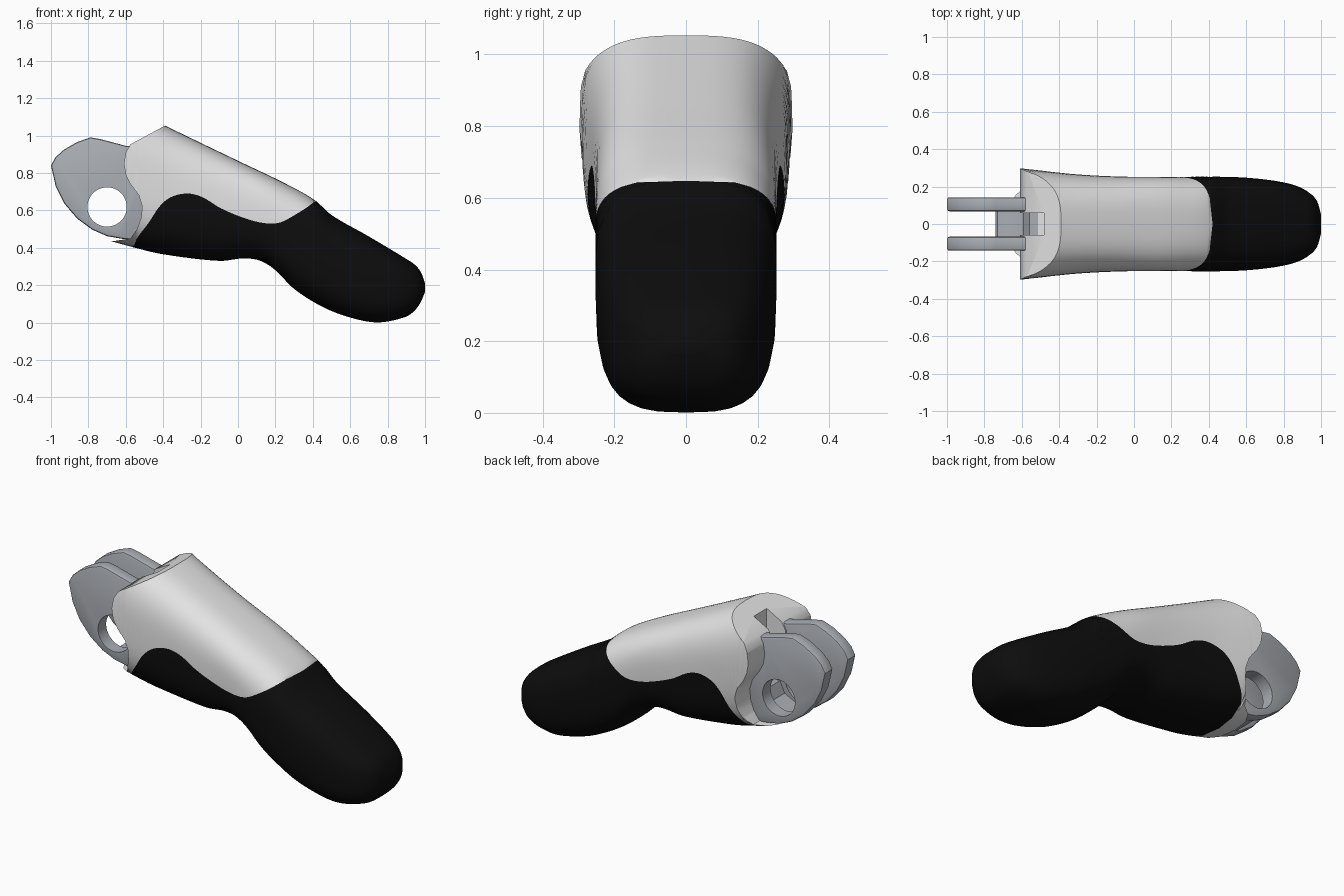
import bpy, bmesh
from math import sin, cos, asin, pi, copysign

cube = bpy.data.objects.get("Cube")
if cube:
    bpy.data.objects.remove(cube)


def material(name, colour):
    m = bpy.data.materials.new(name)
    m.use_nodes = True
    m.diffuse_color = (*colour, 1)
    m.node_tree.nodes["Principled BSDF"].inputs["Base Color"].default_value = (*colour, 1)
    return m


WHITE = material("shell white", (0.78, 0.78, 0.78))
BLACK = material("grip black", (0.004, 0.004, 0.004))
GREY = material("hinge grey", (0.40, 0.42, 0.45))


def curve(points):
    """Smooth function through (x, value) points."""
    n = len(points)

    def slope(i):
        a, b = points[max(i - 1, 0)], points[min(i + 1, n - 1)]
        return (b[1] - a[1]) / (b[0] - a[0])

    def value(x):
        x = min(max(x, points[0][0]), points[-1][0])
        i = next(k for k in range(n - 1) if x <= points[k + 1][0])
        (x0, v0), (x1, v1) = points[i], points[i + 1]
        d = x1 - x0
        t = (x - x0) / d
        return ((2*t**3 - 3*t*t + 1) * v0 + (t**3 - 2*t*t + t) * d * slope(i)
                + (3*t*t - 2*t**3) * v1 + (t**3 - t*t) * d * slope(i + 1))
    return value


def finish(name, bm, mats):
    bmesh.ops.recalc_face_normals(bm, faces=bm.faces[:])
    mesh = bpy.data.meshes.new(name)
    bm.to_mesh(mesh)
    bm.free()
    for m in mats:
        mesh.materials.append(m)
    ob = bpy.data.objects.new(name, mesh)
    bpy.context.collection.objects.link(ob)
    return ob


def activate(ob):
    bpy.ops.object.select_all(action='DESELECT')
    ob.select_set(True)
    bpy.context.view_layer.objects.active = ob


def prism(name, outline, y0, y1, mat):
    """Outline in x and z, extruded along y."""
    bm = bmesh.new()
    face = bm.faces.new([bm.verts.new((x, y0, z)) for x, z in outline])
    new = bmesh.ops.extrude_face_region(bm, geom=[face])["geom"]
    for v in new:
        if isinstance(v, bmesh.types.BMVert):
            v.co.y = y1
    return finish(name, bm, [mat])


def cut(ob, cutter):
    activate(ob)
    mod = ob.modifiers.new("cut", 'BOOLEAN')
    mod.operation = 'DIFFERENCE'
    mod.solver = 'EXACT'
    mod.object = cutter
    bpy.ops.object.modifier_apply(modifier=mod.name)
    bpy.data.objects.remove(cutter)


def smooth(ob, angle=0.6):
    activate(ob)
    bpy.ops.object.shade_smooth_by_angle(angle=angle)


# Finger body: rounded sections along x, split where shell meets grip
top = curve([(-0.75, 1.23), (-0.39, 1.053), (0, 0.865), (0.25, 0.745), (0.41, 0.655),
             (0.5, 0.575), (0.7, 0.46), (0.9, 0.34), (0.95, 0.305), (0.98, 0.265), (1, 0.21)])
bottom = curve([(-0.75, 0.455), (-0.55, 0.40), (-0.4, 0.365), (-0.1, 0.33), (0.03, 0.343),
                (0.12, 0.33), (0.2, 0.28), (0.3, 0.18), (0.45, 0.085), (0.6, 0.027),
                (0.75, 0.001), (0.9, 0.032), (0.95, 0.07), (0.98, 0.115), (1, 0.165)])
width = curve([(-0.75, 0.31), (-0.6, 0.297), (-0.3, 0.265), (0, 0.252), (0.5, 0.252),
               (0.7, 0.238), (0.85, 0.21), (0.93, 0.172), (0.98, 0.12), (1, 0.05)])
seam = curve([(-0.75, 0.2), (-0.56, 0.40), (-0.54, 0.45), (-0.48, 0.53), (-0.42, 0.62),
              (-0.36, 0.67), (-0.27, 0.69), (-0.19, 0.67), (-0.09, 0.61), (0.03, 0.56),
              (0.12, 0.535), (0.2, 0.53), (0.26, 0.55), (0.42, 0.655), (0.5, 0.75), (1, 0.9)])
ARC = 32
POWER = 3.0


def signed_pow(v, p):
    return copysign(abs(v) ** p, v)


def section(x):
    mid, half = (top(x) + bottom(x)) / 2, (top(x) - bottom(x)) / 2
    level = min(max((seam(x) - mid) / half, -1), 1)
    start = asin(signed_pow(level, POWER / 2))
    angles = [start + (pi - 2 * start) * k / ARC for k in range(ARC)]
    angles += [pi - start + (pi + 2 * start) * k / ARC for k in range(ARC)]
    return [(x, width(x) * signed_pow(cos(a), 2 / POWER),
             mid + half * signed_pow(sin(a), 2 / POWER)) for a in angles]


stations = [-0.75 + 0.015 * i for i in range(110)]
stations += [0.9 + 0.1 * sin(i / 14 * pi / 2) for i in range(15)]
bm = bmesh.new()
rings = [[bm.verts.new(p) for p in section(x)] for x in stations]
for a, b in zip(rings, rings[1:]):
    for k in range(2 * ARC):
        j = (k + 1) % (2 * ARC)
        bm.faces.new((a[k], a[j], b[j], b[k])).material_index = int(k >= ARC)
bm.faces.new(rings[0])
bm.faces.new(rings[-1]).material_index = 1
bmesh.ops.remove_doubles(bm, verts=bm.verts[:], dist=0.0002)
body = finish("finger_body", bm, [WHITE, BLACK])

# Scooped hinge end and the slot between the prongs
scoop = [(-0.1, 1.2), (-0.39, 1.053), (-0.575, 0.953), (-0.6, 0.91), (-0.61, 0.85),
         (-0.6, 0.79), (-0.575, 0.74), (-0.53, 0.68), (-0.512, 0.62), (-0.518, 0.56),
         (-0.54, 0.5), (-0.575, 0.45), (-0.66, 0.436), (-1.2, 0.4), (-1.2, 1.6), (-0.1, 1.6)]
cut(body, prism("scoop_cutter", scoop, -0.6, 0.6, WHITE))
slot = [(-1, 0.6), (-0.48, 0.6), (-0.48, 1.3), (-1, 1.3)]
cut(body, prism("slot_cutter", slot, -0.06, 0.06, WHITE))
smooth(body)

# Hinge prongs with pin holes
prong = [(-1, 0.84), (-0.975, 0.885), (-0.93, 0.925), (-0.86, 0.965), (-0.79, 0.99),
         (-0.74, 0.982), (-0.6, 0.945), (-0.45, 0.945), (-0.45, 0.43), (-0.62, 0.448),
         (-0.7, 0.462), (-0.78, 0.497), (-0.86, 0.556), (-0.93, 0.638), (-0.975, 0.73)]
hole = [(-0.7 + 0.105 * cos(i * pi / 24), 0.618 + 0.105 * sin(i * pi / 24)) for i in range(48)]
for side, name in ((1, "left_prong"), (-1, "right_prong")):
    ob = prism(name, prong, side * 0.068, side * 0.143, GREY)
    activate(ob)
    bevel = ob.modifiers.new("soft_edges", 'BEVEL')
    bevel.width = 0.012
    bevel.segments = 2
    bevel.angle_limit = 0.9
    bpy.ops.object.modifier_apply(modifier=bevel.name)
    cut(ob, prism("hole_cutter", hole, -0.4, 0.4, GREY))
    smooth(ob)

# Low web joining the prongs
web = [(-0.74, 0.482), (-0.70, 0.465), (-0.62, 0.45), (-0.45, 0.43), (-0.45, 0.6),
       (-0.56, 0.6), (-0.59, 0.535), (-0.65, 0.505), (-0.73, 0.5)]
smooth(prism("hinge_web", web, -0.08, 0.08, GREY))
